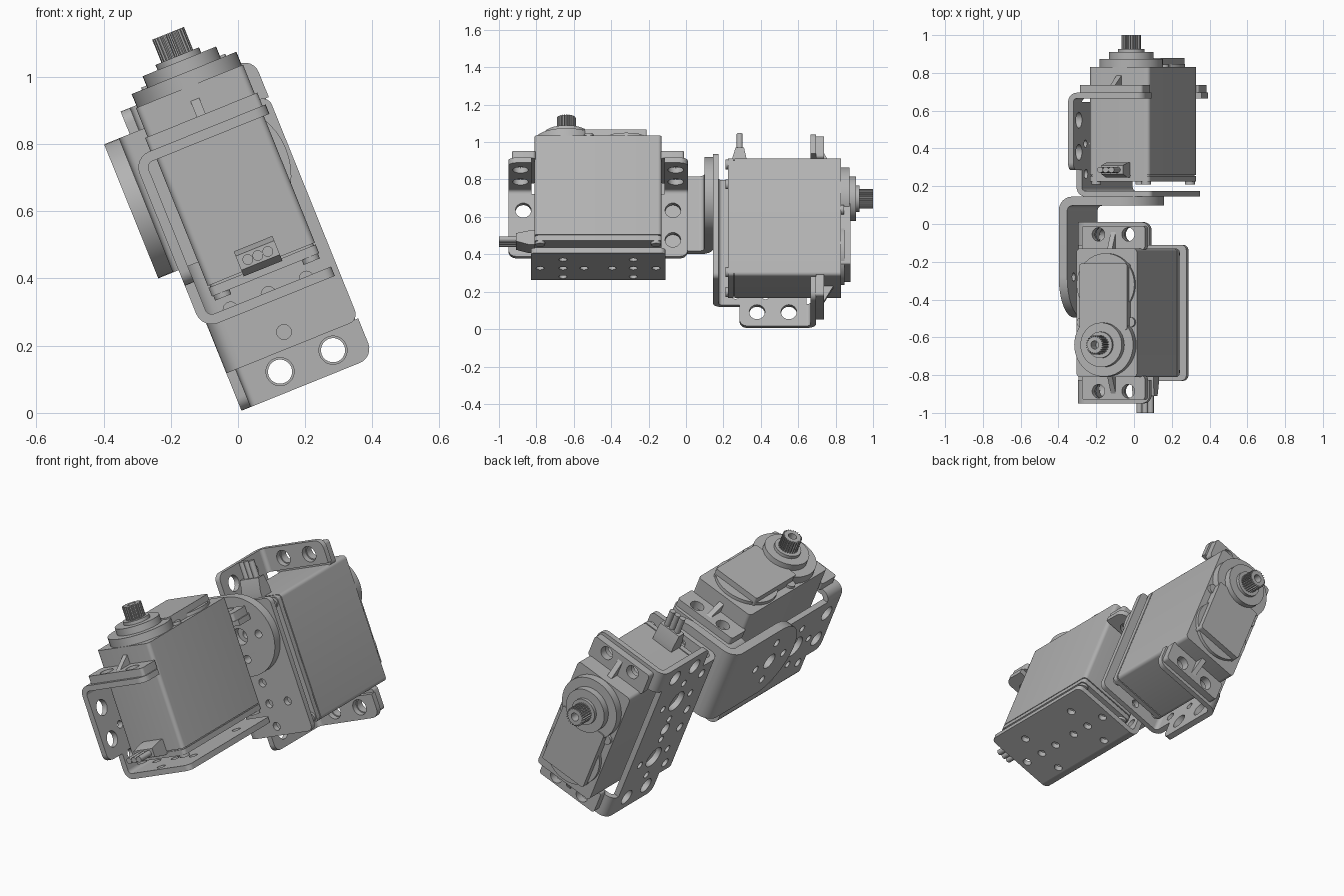
import bpy, bmesh, math
from mathutils import Vector, Matrix

if "Cube" in bpy.data.objects:
    bpy.data.objects.remove(bpy.data.objects["Cube"], do_unlink=True)

grey = bpy.data.materials.new("plain grey")
grey.use_nodes = True
COLOUR = (0.45, 0.45, 0.45, 1)
grey.diffuse_color = COLOUR
grey.node_tree.nodes["Principled BSDF"].inputs["Base Color"].default_value = COLOUR

# Everything leans about the y axis
TILT = Matrix.Rotation(-math.radians(22), 4, 'Y')


def frame(origin, l, w, h):
    """Module frame: l = servo length, w = width, h = height."""
    m = Matrix((l, w, h)).transposed().to_4x4()
    m.translation = origin
    return TILT @ m


def circle(a, b, r, n=24):
    return [(a + r * math.cos(i * math.tau / n), b + r * math.sin(i * math.tau / n))
            for i in range(n)]


def rounded(corners):
    """Closed outline from (a, b, radius) corners."""
    out = []
    for i, (a, b, r) in enumerate(corners):
        c = Vector((a, b))
        if r == 0:
            out.append((a, b))
            continue
        p = Vector(corners[i - 1][:2])
        q = Vector(corners[(i + 1) % len(corners)][:2])
        s, e = c + (p - c).normalized() * r, c + (q - c).normalized() * r
        mid = s + e - c
        for k in range(7):
            t = k / 6 * math.pi / 2
            out.append(tuple(mid + (c - e) * math.cos(t) + (c - s) * math.sin(t)))
    return out


def rect(a0, a1, b0, b1, r=0.0):
    return rounded([(a0, b0, r), (a1, b0, r), (a1, b1, r), (a0, b1, r)])


def slab(name, fr, axes, t0, t1, outline, holes=()):
    """Extrude an outline with holes; axes gives plane axes then the normal."""
    cu = bpy.data.curves.new(name, 'CURVE')
    cu.dimensions, cu.fill_mode, cu.extrude = '2D', 'BOTH', (t1 - t0) / 2
    for loop in (outline, *holes):
        sp = cu.splines.new('POLY')
        sp.points.add(len(loop) - 1)
        for p, (a, b) in zip(sp.points, loop):
            p.co = (a, b, 0, 1)
        sp.use_cyclic_u = True
    tmp = bpy.data.objects.new(name + " curve", cu)
    bpy.context.collection.objects.link(tmp)
    dg = bpy.context.evaluated_depsgraph_get()
    me = bpy.data.meshes.new_from_object(tmp.evaluated_get(dg))
    bpy.data.objects.remove(tmp, do_unlink=True)
    bm = bmesh.new()
    bm.from_mesh(me)
    idx = ["lwh".index(c) for c in axes]
    for v in bm.verts:
        p = Vector((0, 0, 0))
        for i, val in zip(idx, (v.co.x, v.co.y, v.co.z + (t0 + t1) / 2)):
            p[i] = val
        v.co = fr @ p
    bmesh.ops.remove_doubles(bm, verts=bm.verts, dist=1e-5)
    bmesh.ops.recalc_face_normals(bm, faces=bm.faces)
    bm.to_mesh(me)
    bm.free()
    me.name = name
    me.materials.clear()
    me.materials.append(grey)
    ob = bpy.data.objects.new(name, me)
    bpy.context.collection.objects.link(ob)
    bpy.ops.object.select_all(action='DESELECT')
    ob.select_set(True)
    bpy.context.view_layer.objects.active = ob
    bpy.ops.object.shade_smooth_by_angle(angle=math.radians(30))
    return ob


def fold(a, b, sa, sb, r_out, r_in):
    """Quarter ring profile around centre a, b, toward signs sa, sb."""
    steps = [k / 6 * math.pi / 2 for k in range(7)]
    return ([(a + sa * r_out * math.cos(t), b + sb * r_out * math.sin(t)) for t in steps] +
            [(a + sa * r_in * math.cos(t), b + sb * r_in * math.sin(t)) for t in reversed(steps)])


MID = 0.235          # servo centre line across the width
SHAFT = 0.17         # output shaft position along the length
TAB_W = (MID - 0.085, MID + 0.085)


def servo(n, fr):
    def part(name, *args):
        slab(n + " servo " + name, fr, *args)
    # Case with base seam
    w0, w1 = MID - 0.172, MID + 0.172
    part("base", "lwh", 0.08, 0.108, rect(-.34, .34, w0, w1, .02))
    part("seam", "lwh", 0.108, 0.114, rect(-.334, .334, w0 + .006, w1 - .006, .02))
    part("case", "lwh", 0.114, 0.685, rect(-.34, .34, w0, w1, .02))
    # Lid, gear boss and splined shaft
    part("lid disc", "lwh", 0.68, 0.703, circle(-.15, MID, .165, 48))
    part("lid plate", "lwh", 0.68, 0.735, rect(-.26, .09, MID - .135, MID + .135, .01))
    part("gear cover", "lwh", 0.68, 0.728, circle(SHAFT, MID, .168, 48))
    part("boss", "lwh", 0.72, 0.765, circle(SHAFT, MID, .118, 40))
    part("collar", "lwh", 0.76, 0.782, circle(SHAFT, MID, .07, 32))
    teeth = []
    for i in range(24):
        for da, r in ((0, .051), (.35, .051), (.5, .043), (.85, .043)):
            t = (i + da) * math.tau / 24
            teeth.append((SHAFT + r * math.cos(t), MID + r * math.sin(t)))
    part("shaft", "lwh", 0.775, 0.855, teeth, [circle(SHAFT, MID, .022)])
    for s in (-1, 1):
        part("lid screw", "lwh", 0.68, 0.70, circle(.05, MID + s * .14, .026))
        # Mounting tabs with stiffening ribs
        ends = sorted((s * .335, s * .46))
        part("tab", "lwh", 0.55, 0.592, rect(*ends, MID - .18, MID + .18, .015),
             [circle(s * .415, w, .036) for w in TAB_W])
        part("tab rib", "lhw", MID - .014, MID + .014,
             [(s * .335, .585), (s * .44, .585), (s * .335, .645)])
        for w in (w0 + .03, w1 - .03):
            part("foot screw", "lwh", 0.065, 0.09, circle(s * .31, w, .026))
    # Cable outlet
    part("cable socket", "lhw", MID - .062, MID + .062,
         [(.335, .10), (.37, .10), (.44, .12), (.44, .165), (.37, .18), (.335, .18)])
    for k in (-1, 0, 1):
        part("wire", "whl", 0.43, 0.53, circle(MID + k * .032, .142, .016, 16))


def bracket(n, fr):
    def part(name, *args):
        slab(n + " bracket " + name, fr, *args)
    # Bottom plate with a row of holes and two cross patterns
    holes = []
    for s in (-1, 1):
        holes += [circle(s * a, .205, .022, 16) for a in (.075, .188, .31)]
        holes += [circle(s * .188, .205 + k * .122, .022, 16) for k in (-1, 1)]
    part("bottom", "lwh", 0, .03,
         rounded([(-.36, .05, 0), (.36, .05, 0), (.36, .425, .03), (-.36, .425, .03)]), holes)
    part("bottom fold", "whl", -.36, .36, fold(.05, .05, -1, -1, .05, .02))
    # Side plate with ears
    holes = [circle(0, .28, .035)]
    for s in (-1, 1):
        holes += [circle(s * .40, h, .042) for h in (.235, .405)]
        holes.append(circle(s * .188, .28, .06))
        holes += [circle(a, b, .02, 16) for a, b in circle(s * .188, .28, .12, 4)]
        holes += [circle(s * a, .12, .025, 16) for a in (.06, .30)]
    half = [(.36, .05, 0), (.36, .14, 0), (.48, .14, .04), (.48, .5, 0)]
    part("side", "lhw", 0, .03,
         rounded(half + [(-a, b, r) for a, b, r in reversed(half)]), holes)
    # Flanges that carry the servo tabs
    for s in (-1, 1):
        ends = sorted((s * .355, s * .48))
        part("flange", "lwh", .52, .55,
             rounded([(s * .355, .05, 0), (s * .48, .05, 0), (s * .48, .425, .045), (s * .355, .425, 0)]),
             [circle(s * .415, w, .042) for w in TAB_W])
        part("flange fold", "whl", *ends, fold(.05, .5, -1, 1, .05, .02))


X, Y, Z = Vector((1, 0, 0)), Vector((0, 1, 0)), Vector((0, 0, 1))
for label, fr in (("front", frame((-.005, -.47, .27), -Y, X, Z)),
                  ("rear", frame((.012, .145, .482), Z, X, Y))):
    servo(label, fr)
    bracket(label, fr)

# Round-ended angle link joining both brackets (l = x, w = y, h = z here)
link = frame((0, 0, 0), X, Y, Z)
CZ, R = 0.675, 0.215


def leg(start, centre):
    """Outline of a leg with a half-round end, and its horn holes."""
    d = 1 if centre > start else -1
    arc = [(centre + d * R * math.cos(t), CZ + R * math.sin(t))
           for t in [(k / 24 - .5) * math.pi for k in range(25)]]
    holes = [circle(centre, CZ, .045)] + [circle(a, b, .022, 16)
                                          for a, b in circle(centre, CZ, .122, 4)]
    return [(start, CZ - R)] + arc + [(start, CZ + R)], holes


slab("link rear leg", link, "lhw", .098, .145, *leg(.005, .212))
slab("link side leg", link, "whl", -.07, -.022, *leg(.07, -.28))
slab("link fold", link, "lwh", CZ - R, CZ + R, fold(.005, .07, -1, 1, .075, .027))
